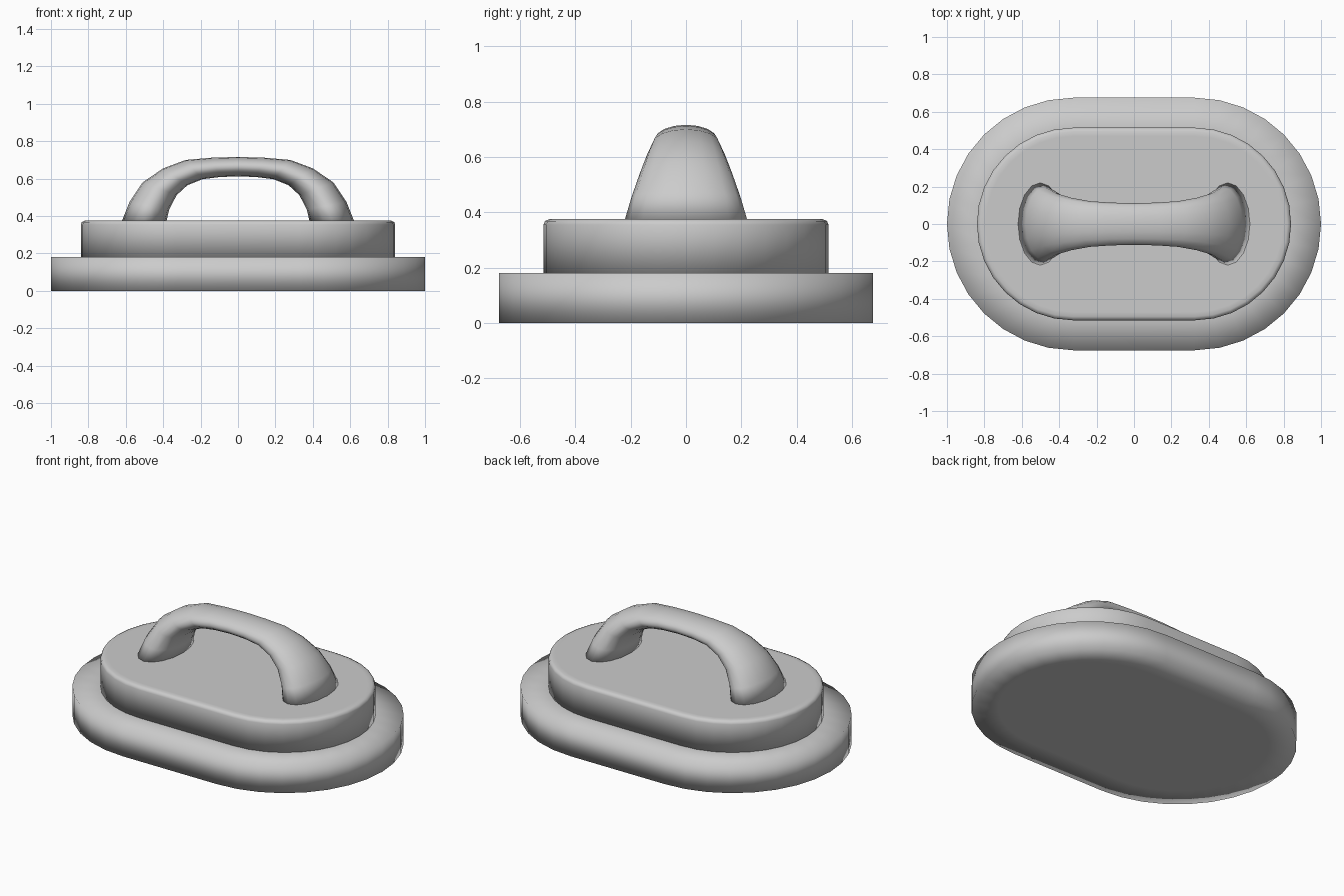
import bpy
from math import sin, cos, pi

if "Cube" in bpy.data.objects:
    bpy.data.objects.remove(bpy.data.objects["Cube"])

STRAIGHT = 0.325  # half length of the straight run of the oval


def stadium(radius, z, steps=16):
    ring = []
    for side, start in ((1, -pi / 2), (-1, pi / 2)):
        for i in range(steps + 1):
            a = start + pi * i / steps
            ring.append((side * STRAIGHT + radius * cos(a), radius * sin(a), z))
    return ring


def loft(name, rings):
    n = len(rings[0])
    verts = [v for ring in rings for v in ring]
    faces = []
    for r in range(len(rings) - 1):
        for i in range(n):
            j = (i + 1) % n
            faces.append((r * n + i, r * n + j, (r + 1) * n + j, (r + 1) * n + i))
    faces.append(tuple(reversed(range(n))))
    faces.append(tuple(range(len(verts) - n, len(verts))))
    mesh = bpy.data.meshes.new(name)
    mesh.from_pydata(verts, [], faces)
    mesh.shade_smooth()
    obj = bpy.data.objects.new(name, mesh)
    bpy.context.collection.objects.link(obj)
    return obj


# Wide lower base with soft shading across its rims
loft("base", [stadium(r, z) for r, z in
              ((0.52, 0), (0.675, 0), (0.675, 0.18), (0.50, 0.18))])

# Raised upper plate with a small rounded rim
loft("upper_plate", [stadium(r, z) for r, z in
                     ((0.515, 0.175), (0.515, 0.355), (0.510, 0.368),
                      (0.495, 0.375), (0.47, 0.375))])

# Arched handle: outer x, outer z, inner x, inner z, half width
half = [
    (0.622, 0.370, 0.383, 0.370, 0.222),
    (0.580, 0.475, 0.368, 0.435, 0.197),
    (0.510, 0.580, 0.328, 0.512, 0.165),
    (0.400, 0.655, 0.270, 0.565, 0.140),
    (0.280, 0.700, 0.190, 0.597, 0.122),
    (0.140, 0.712, 0.095, 0.609, 0.114),
]
crown = [(0, 0.716, 0, 0.612, 0.112)]
path = half + crown + [(-a, b, -c, d, w) for a, b, c, d, w in reversed(half)]
rings = []
for ox, oz, ix, iz, w in path:
    cx, cz, hx, hz = (ox + ix) / 2, (oz + iz) / 2, (ox - ix) / 2, (oz - iz) / 2
    rings.append([(cx + hx * cos(t), w * sin(t), cz + hz * cos(t))
                  for t in (-2 * pi * k / 16 for k in range(16))])
handle = loft("handle", rings)

# Consistent outward normals
import bmesh
for obj in bpy.context.collection.objects:
    bm = bmesh.new()
    bm.from_mesh(obj.data)
    bmesh.ops.recalc_face_normals(bm, faces=bm.faces)
    bm.to_mesh(obj.data)
    bm.free()
